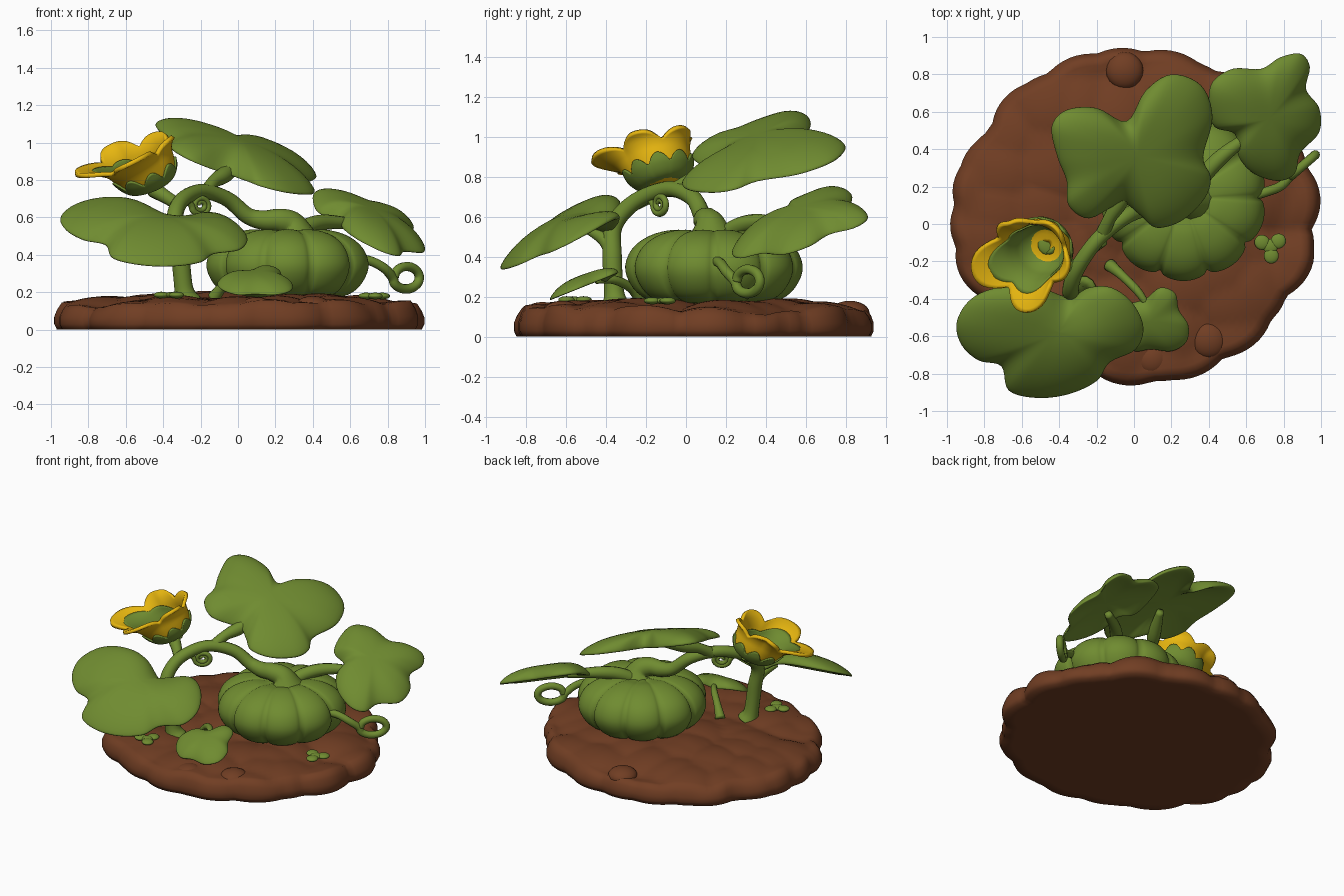
import bpy, bmesh, math
from math import sin, cos, pi, tau, sqrt, radians, exp
from mathutils import Vector, noise

if "Cube" in bpy.data.objects:
    bpy.data.objects.remove(bpy.data.objects["Cube"])


def material(name, rgb):
    m = bpy.data.materials.new(name)
    m.use_nodes = True
    m.diffuse_color = (*rgb, 1)
    m.node_tree.nodes["Principled BSDF"].inputs["Base Color"].default_value = (*rgb, 1)
    return m


GREEN = material("leaf_green", (0.16, 0.26, 0.03))
BROWN = material("soil_brown", (0.165, 0.048, 0.017))
YELLOW = material("petal_yellow", (0.8, 0.47, 0.005))


def loft(name, rings, mat, caps=True, thickness=0):
    """Skin a stack of closed rings, with optional end caps."""
    bm = bmesh.new()
    loops = [[bm.verts.new(p) for p in ring] for ring in rings]
    n = len(loops[0])
    for a, b in zip(loops, loops[1:]):
        for i in range(n):
            j = (i + 1) % n
            bm.faces.new((a[i], a[j], b[j], b[i]))
    if caps:
        bm.faces.new(loops[0])
        bm.faces.new(loops[-1])
    bmesh.ops.recalc_face_normals(bm, faces=bm.faces)
    me = bpy.data.meshes.new(name)
    bm.to_mesh(me)
    bm.free()
    me.shade_smooth()
    me.materials.append(mat)
    ob = bpy.data.objects.new(name, me)
    bpy.context.collection.objects.link(ob)
    if thickness:
        mod = ob.modifiers.new("thickness", "SOLIDIFY")
        mod.thickness = thickness
        mod.offset = 0


def catmull(pts, steps, closed=False):
    """Smooth a list of points; entries may have any number of components."""
    n, out = len(pts), []
    for i in range(n if closed else n - 1):
        q = [Vector(pts[k % n] if closed else pts[min(max(k, 0), n - 1)])
             for k in range(i - 1, i + 3)]
        for s in range(steps):
            t = s / steps
            out.append(q[1] + 0.5 * t * (q[2] - q[0]
                       + t * (2 * q[0] - 5 * q[1] + 4 * q[2] - q[3])
                       + t * t * (3 * (q[1] - q[2]) + q[3] - q[0])))
    return out if closed else out + [Vector(pts[-1])]


def tube(name, pts, steps=6, sides=12):
    """Sweep a circle along points given as (x, y, z, radius)."""
    path = catmull(pts, steps)
    rings, side = [], None
    for i, p in enumerate(path):
        d = (path[min(i + 1, len(path) - 1)] - path[max(i - 1, 0)]).to_3d().normalized()
        side = d.orthogonal() if side is None else side - d * side.dot(d)
        side.normalize()
        up = d.cross(side)
        rings.append([p.to_3d() + p.w * (side * cos(tau * k / sides) + up * sin(tau * k / sides))
                      for k in range(sides)])
    loft(name, rings, GREEN)


def blob(name, loc, scale, mat, turn=0):
    bpy.ops.mesh.primitive_uv_sphere_add(segments=20, ring_count=12, location=loc, rotation=(0, 0, turn))
    ob = bpy.context.object
    ob.name, ob.scale = name, scale
    ob.data.shade_smooth()
    ob.data.materials.append(mat)


def leaf(name, hub, notch, dip, outline, plane, dome, thick):
    """Lobed leaf: tilted plan outline, drooping edge, dip where the stalk joins."""
    a, b, c = plane
    hub, notch = Vector(hub), Vector(notch)
    edge = catmull(outline, 5, True)
    size = max((e - hub).length for e in edge)

    def ring(s, sign):
        out = []
        for e in edge:
            p = hub.lerp(e, s)
            z = a + b * p.x + c * p.y + dome * (1 - 2 * s ** 3)
            z -= dip * exp(-((p - notch).length / (0.3 * size)) ** 2)
            out.append((p.x, p.y, z + sign * thick / 2 * sqrt(max(0, 1 - s ** 6))))
        return out
    steps = [0.01] + [sin(pi / 2 * k / 12) for k in range(1, 13)]
    loft(name, [ring(s, 1) for s in steps] + [ring(s, -1) for s in steps[-2::-1]], GREEN)


# Soil mound: cobbled disc with a gently scalloped rim
def soil_ring(s, z, lump):
    out = []
    for k in range(160):
        t = tau * k / 160
        d = noise.voronoi(Vector((cos(t) * 3.6, sin(t) * 3.6, 0.5)))[0][0]
        rim = 1.02 - 0.09 * d * d
        x, y = 0.985 * s * rim * cos(t), 0.04 + 0.895 * s * rim * sin(t)
        d = noise.voronoi(Vector((x * 4, y * 4, 0.9)))[0][0]
        out.append((x, y, z + lump * (0.4 - d * d)))
    return out


soil = [soil_ring(s, 0, 0) for s in (0.01, 0.5, 0.9, 0.985)]
soil += [soil_ring(1, 0.03, 0), soil_ring(1, 0.065, 0.02), soil_ring(0.985, 0.1, 0.04)]
soil += [soil_ring(s, 0.13 + 0.06 * (1 - s * s), 0.06)
         for s in [0.96 - 0.035 * k for k in range(27)] + [0.005]]
loft("soil_mound", soil, BROWN)
for x, y, z, r in [(-0.05, 0.82, 0.12, 0.1), (0.1, -0.72, 0.12, 0.09), (0.4, -0.62, 0.12, 0.1)]:
    blob("soil_lump", (x, y, z), (r, r, r * 0.6), BROWN)

# Ribbed pumpkin
profile = catmull([(0.1, 0.17), (0.27, 0.17), (0.38, 0.22), (0.44, 0.33), (0.41, 0.435),
                   (0.32, 0.505), (0.2, 0.535), (0.1, 0.525), (0.02, 0.52)], 4)
rings = []
for r, z in profile:
    ring = []
    for k in range(120):
        t = tau * k / 120
        rib = 0.92 + 0.09 * sqrt(abs(sin(5 * t)))
        ring.append((0.265 + r * rib * cos(t), 0.14 + r * rib * sin(t), 0.33 + (z - 0.33) * (0.5 + 0.5 * rib)))
    rings.append(ring)
loft("pumpkin", rings, GREEN)

# Main vine from the ground over to the pumpkin stem
tube("main_vine", [(-0.27, -0.35, 0.15, 0.075), (-0.29, -0.36, 0.22, 0.052), (-0.31, -0.37, 0.4, 0.05),
                   (-0.34, -0.36, 0.56, 0.045), (-0.31, -0.25, 0.68, 0.042), (-0.2, -0.09, 0.74, 0.04),
                   (-0.06, 0.03, 0.7, 0.042), (0.05, 0.08, 0.61, 0.045), (0.14, 0.09, 0.585, 0.055),
                   (0.22, 0.1, 0.585, 0.064), (0.28, 0.12, 0.56, 0.08), (0.3, 0.13, 0.48, 0.14)])

# Leaf stalks and flower stalk
tube("front_leaf_stalk", [(-0.31, -0.37, 0.42, 0.04), (-0.34, -0.41, 0.49, 0.035), (-0.4, -0.5, 0.54, 0.02)])
tube("top_leaf_stalk", [(-0.17, -0.06, 0.73, 0.04), (-0.13, 0.03, 0.79, 0.035),
                        (-0.07, 0.13, 0.83, 0.045), (0.02, 0.3, 0.9, 0.025)])
tube("back_leaf_stalk", [(0.3, 0.18, 0.5, 0.045), (0.38, 0.27, 0.555, 0.045),
                         (0.48, 0.37, 0.575, 0.04), (0.64, 0.49, 0.565, 0.025)])
tube("small_leaf_stalk", [(-0.13, -0.22, 0.17, 0.035), (-0.07, -0.27, 0.24, 0.025),
                          (0.02, -0.36, 0.285, 0.022), (0.08, -0.45, 0.28, 0.015)])
tube("flower_stalk", [(-0.32, -0.25, 0.67, 0.035), (-0.37, -0.19, 0.7, 0.035), (-0.45, -0.12, 0.75, 0.045)])

# Leaves
leaf("front_leaf", (-0.4, -0.58), (-0.33, -0.39), 0.08,
     [(-0.95, -0.54), (-0.9, -0.43), (-0.8, -0.36), (-0.65, -0.33), (-0.5, -0.34), (-0.35, -0.39),
      (-0.24, -0.34), (-0.12, -0.34), (-0.01, -0.42), (0.05, -0.55), (0.01, -0.67), (-0.13, -0.74),
      (-0.2, -0.84), (-0.35, -0.91), (-0.52, -0.93), (-0.67, -0.89), (-0.71, -0.76), (-0.83, -0.73),
      (-0.92, -0.65)], (0.82, -0.1, 0.52), 0.04, 0.065)
leaf("top_leaf", (0.02, 0.36), (-0.07, 0.11), 0.03,
     [(-0.04, 0.55), (-0.2, 0.62), (-0.36, 0.61), (-0.44, 0.52), (-0.41, 0.36), (-0.36, 0.23),
      (-0.35, 0.1), (-0.24, 0.03), (-0.07, 0.11), (0.03, 0.05), (0.12, -0.02), (0.26, 0.02),
      (0.38, 0.14), (0.41, 0.25), (0.37, 0.36), (0.42, 0.57), (0.36, 0.74), (0.2, 0.8), (0.06, 0.71)],
     (0.86, -0.34, 0.25), 0.04, 0.07)
leaf("back_leaf", (0.72, 0.56), (0.42, 0.52), 0.02,
     [(0.4, 0.64), (0.42, 0.76), (0.53, 0.83), (0.68, 0.83), (0.78, 0.89), (0.89, 0.91), (0.94, 0.84),
      (0.92, 0.72), (0.99, 0.62), (0.99, 0.49), (0.89, 0.38), (0.86, 0.27), (0.77, 0.23), (0.64, 0.27),
      (0.56, 0.36), (0.54, 0.48), (0.43, 0.52)], (0.69, -0.4, 0.32), 0.035, 0.065)
leaf("small_leaf", (0.08, -0.52), (0.05, -0.41), 0.02,
     [(0.06, -0.4), (0.14, -0.34), (0.22, -0.37), (0.24, -0.46), (0.29, -0.54), (0.28, -0.63),
      (0.2, -0.68), (0.09, -0.67), (0.0, -0.68), (-0.08, -0.62), (-0.11, -0.53), (-0.05, -0.44)],
     (0.48, 0, 0.4), 0.02, 0.04)


# Tendrils: a stalk that winds into a loop or a spiral
def tendril(name, start, centre, across, turns, shrink, radius):
    c, u, v = Vector(centre), Vector(across), Vector((0, 0, 0.065 * shrink))
    pts = [(*p, radius) for p in start]
    n = int(10 * turns)
    for k in range(n + 1):
        t = tau * k / 10
        f = 1 - (0.15 if shrink == 1 else 0.75) * k / n
        p = c - f * (cos(t) * u + sin(t) * v)
        pts.append((*p, radius * (0.6 + 0.4 * f)))
    tube(name, pts, 4, 10)


tendril("side_tendril", [(0.6, 0.14, 0.38), (0.7, 0.17, 0.37), (0.78, 0.2, 0.33)],
        (0.9, 0.31, 0.28), (0.075, 0.065, 0), 1, 1, 0.026)
tendril("spiral_tendril", [(-0.32, -0.22, 0.68), (-0.28, -0.19, 0.7)],
        (-0.2, -0.13, 0.665), (0.05, 0.035, 0), 2, 0.8, 0.018)

# Three-lobed sprouts lying on the soil
for x, y, z, turn in [(0.73, -0.12, 0.18, 0.6), (-0.36, -0.56, 0.185, 1.2)]:
    blob("sprout_middle", (x, y, z), (0.04, 0.04, 0.016), GREEN)
    for k in range(3):
        t = turn + tau * k / 3
        blob("sprout_lobe", (x + 0.05 * cos(t), y + 0.05 * sin(t), z), (0.042, 0.04, 0.018), GREEN, t)

# Flower: petals, throat lining and calyx share one bell, flared on its low side
AXIS = Vector((-0.36, -0.25, 0.9)).normalized()
TILT = Vector((0, 0, 1)).rotation_difference(AXIS)
BELL = catmull([(0.02, 0), (0.1, 0.015), (0.145, 0.065), (0.158, 0.12), (0.165, 0.175),
                (0.185, 0.225), (0.215, 0.255)], 8)


def cup(name, lobes, phase, valley, reach, skew, grow, mat, thickness):
    rings = []
    for k in range(19):
        ring = []
        for i in range(80):
            t = tau * i / 80
            low = cos(t - radians(214))
            length = reach * (1 + skew * low)
            length *= valley + (1 - valley) * abs(cos(lobes / 2 * (t - phase)))
            f = k / 18 * length * (len(BELL) - 1)
            i0 = min(int(f), len(BELL) - 2)
            r, h = BELL[i0].lerp(BELL[i0 + 1], f - i0)
            flare = max(0, low) * (h / 0.255) ** 3
            r += 0.155 * flare + grow
            h -= 0.01 * flare + 0.03 * max(0, -low) * (h / 0.255) ** 2
            ring.append(Vector((-0.46, -0.11, 0.76)) + TILT @ Vector((r * cos(t), r * sin(t), h)))
        rings.append(ring)
    loft(name, rings, mat, False, thickness)


cup("flower_petals", 5, radians(195), 0.74, 1, 0, 0, YELLOW, 0.024)
cup("flower_throat", 5, radians(195), 0.85, 0.64, 0.33, -0.017, GREEN, 0.009)
cup("flower_calyx", 9, 0, 0.65, 0.5, 0, 0.016, GREEN, 0.016)
blob("flower_base", (-0.455, -0.107, 0.755), (0.06, 0.06, 0.02), GREEN)
